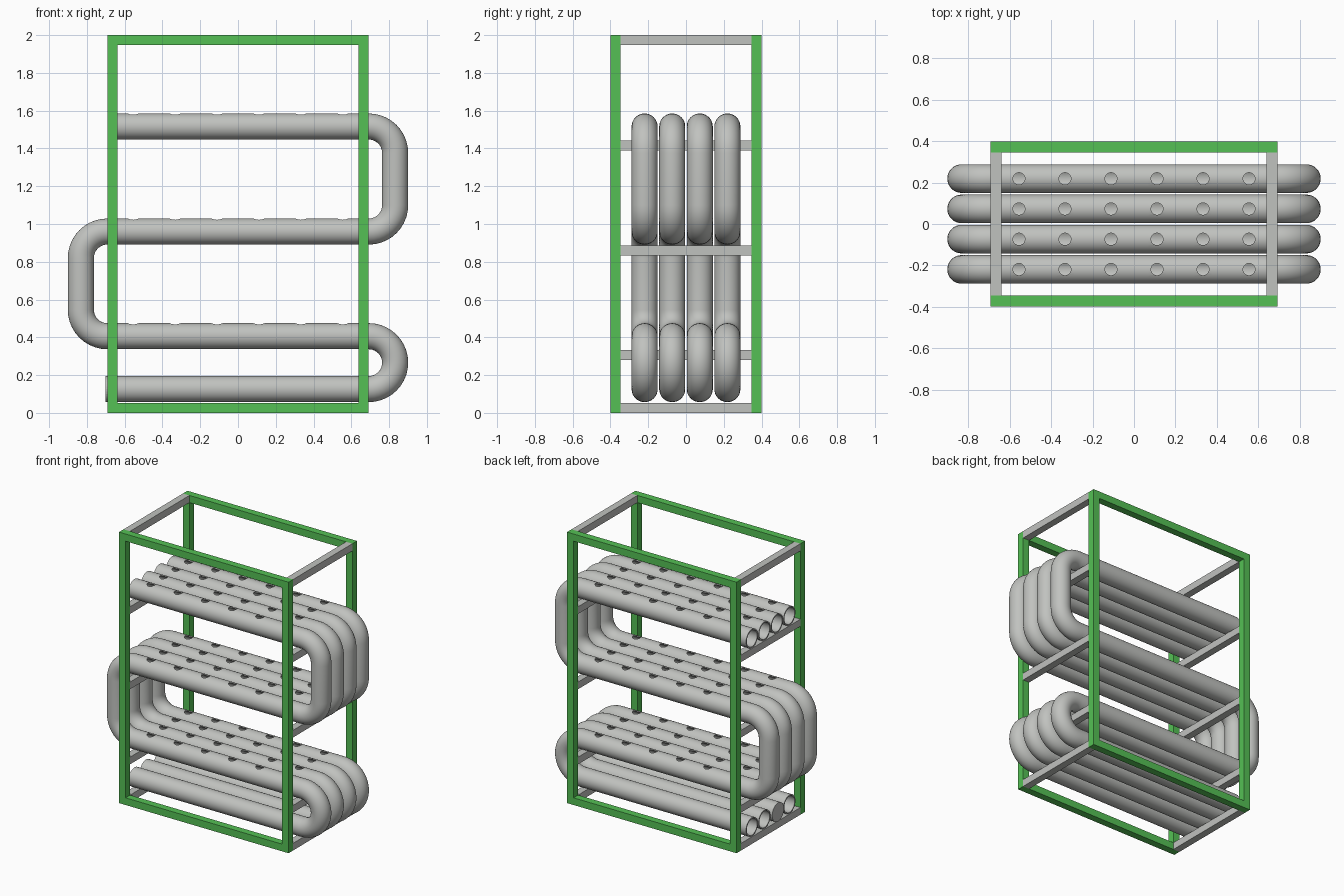
import bpy, bmesh, math
from mathutils import Vector, Matrix

cube = bpy.data.objects.get("Cube")
if cube:
    bpy.data.objects.remove(cube, do_unlink=True)


def material(name, rgb):
    m = bpy.data.materials.new(name)
    m.use_nodes = True
    m.diffuse_color = (*rgb, 1)
    m.node_tree.nodes["Principled BSDF"].inputs["Base Color"].default_value = (*rgb, 1)
    return m


GREEN = material("frame green", (0.09, 0.53, 0.09))
GREY = material("pipe grey", (0.53, 0.54, 0.52))


def add_object(name, bm, mat):
    bmesh.ops.recalc_face_normals(bm, faces=bm.faces)
    me = bpy.data.meshes.new(name)
    bm.to_mesh(me)
    bm.free()
    me.materials.append(mat)
    ob = bpy.data.objects.new(name, me)
    bpy.context.collection.objects.link(ob)
    return ob


def box(name, center, size, mat):
    bm = bmesh.new()
    bmesh.ops.create_cube(bm, size=1, matrix=Matrix.Translation(center) @ Matrix.Diagonal((*size, 1)))
    return add_object(name, bm, mat)


# Overall sizes
W, D, H, BAR = 0.692, 0.399, 2.0, 0.053
RUNS = [1.516, 0.96, 0.406, 0.126]
R_OUT, R_IN, BEND = 0.069, 0.06, 0.14
SIDES, STEPS = 32, 10
HOLES = [(k - 2.5) * 0.222 for k in range(6)]

# Rectangular front and back frames
for label, s in (("front", -1), ("back", 1)):
    y = s * (D - BAR / 2)
    for side, sx in (("left", 1), ("right", -1)):
        box(f"{label}_{side}_post", (sx * (W - BAR / 2), y, H / 2), (BAR, BAR, H), GREEN)
    for end, z in (("bottom", BAR / 2), ("top", H - BAR / 2)):
        box(f"{label}_{end}_rail", (0, y, z), (2 * (W - BAR), BAR, BAR), GREEN)

# Crossbars joining the frames, one under each pipe run
levels = [BAR / 2, H - BAR / 2] + [z - R_OUT - 0.004 - BAR / 2 for z in RUNS[:3]]
for i, z in enumerate(levels):
    for side, sx in (("left", 1), ("right", -1)):
        box(f"{side}_crossbar_{i + 1}", (sx * (W - BAR / 2), 0, z), (BAR, 2 * (D - BAR), BAR), GREY)


def pipe_path():
    """Points and tangents of the winding centre line."""
    path = []
    for i, z in enumerate(RUNS):
        d = 1 if i % 2 == 0 else -1
        xs = sorted([-W, W] + [h + o for h in HOLES for o in (-0.045, 0.045)], reverse=d < 0)
        path += [(Vector((x, 0, z)), Vector((d, 0, 0))) for x in xs]
        if i + 1 == len(RUNS):
            break
        low = RUNS[i + 1]
        for k in range(1, 2 * STEPS):
            for zc, used in ((z - BEND, k <= STEPS), (low + BEND, k >= STEPS)):
                a = math.pi / 2 * k / STEPS
                p = Vector((d * (W + BEND * math.sin(a)), 0, zc + BEND * math.cos(a)))
                if used and (p - path[-1][0]).length > 1e-4:
                    path.append((p, Vector((d * math.cos(a), 0, -math.sin(a)))))
    return path


def sweep_tube(bm):
    loops = []
    for p, t in pipe_path():
        n = Vector((-t.z, 0, t.x))
        rings = []
        for r in (R_OUT, R_IN):
            angles = [math.tau * k / SIDES for k in range(SIDES)]
            rings.append([bm.verts.new(p + r * (math.cos(a) * n + math.sin(a) * Vector((0, 1, 0))))
                          for a in angles])
        loops.append(rings)

    def bridge(a, b):
        for k in range(SIDES):
            j = (k + 1) % SIDES
            bm.faces.new((a[k], a[j], b[j], b[k]))

    for first, second in zip(loops, loops[1:]):
        bridge(first[0], second[0])
        bridge(first[1], second[1])
    bridge(*loops[0])
    bridge(*loops[-1])


# One hollow pipe, with holes drilled through the top of the upper three runs
bm = bmesh.new()
sweep_tube(bm)
pipe = add_object("pipe_1", bm, GREY)

bm = bmesh.new()
for z in RUNS[:3]:
    for x in HOLES:
        bmesh.ops.create_cone(bm, cap_ends=True, segments=20, radius1=0.029, radius2=0.029,
                              depth=0.08, matrix=Matrix.Translation((x, 0, z + 0.065)))
cutter = add_object("hole_cutter", bm, GREY)
cutter.hide_render = True

mod = pipe.modifiers.new("holes", "BOOLEAN")
mod.operation = "DIFFERENCE"
mod.solver = "EXACT"
mod.object = cutter
bpy.context.view_layer.update()
drilled = bpy.data.meshes.new_from_object(pipe.evaluated_get(bpy.context.evaluated_depsgraph_get()))
pipe.modifiers.clear()
pipe.data = drilled
bpy.data.objects.remove(cutter, do_unlink=True)

bpy.ops.object.select_all(action="DESELECT")
pipe.select_set(True)
bpy.context.view_layer.objects.active = pipe
bpy.ops.object.shade_smooth_by_angle(angle=math.radians(35))

# Four pipes side by side
for i in range(4):
    ob = pipe
    if i:
        ob = pipe.copy()
        ob.name = f"pipe_{i + 1}"
        bpy.context.collection.objects.link(ob)
    ob.location.y = (i - 1.5) * 0.146

# Cap closing one lower pipe end
bm = bmesh.new()
bmesh.ops.create_cone(bm, cap_ends=True, segments=SIDES, radius1=R_OUT, radius2=R_OUT, depth=0.009,
                      matrix=Matrix.Translation((-W - 0.0045, -0.073, RUNS[-1])) @ Matrix.Rotation(math.pi / 2, 4, "Y"))
add_object("pipe_end_cap", bm, GREY)
